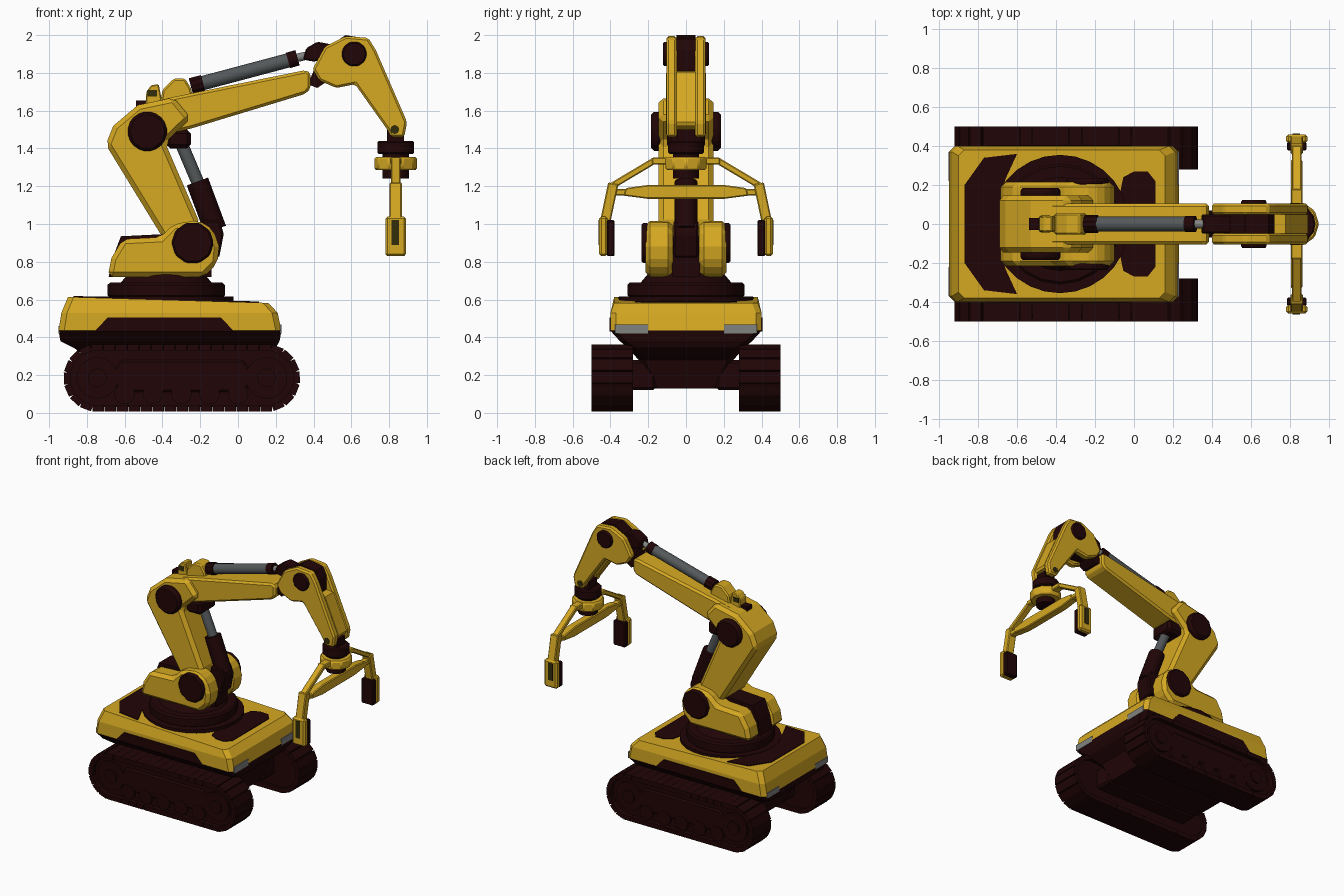
import bpy, bmesh, math
from mathutils import Vector

cube = bpy.data.objects.get("Cube")
if cube:
    bpy.data.objects.remove(cube, do_unlink=True)


def material(name, rgb):
    m = bpy.data.materials.new(name)
    m.use_nodes = True
    m.diffuse_color = (*rgb, 1)
    m.node_tree.nodes["Principled BSDF"].inputs["Base Color"].default_value = (*rgb, 1)
    return m


YELLOW = material("machine yellow", (0.67, 0.395, 0.016))
DARK = material("dark brown", (0.015, 0.0015, 0.002))
GREY = material("steel grey", (0.088, 0.098, 0.102))
LIGHT = material("light grey", (0.22, 0.23, 0.22))
OLIVE = material("dark olive", (0.032, 0.026, 0.003))
SIDES = ((1, "left"), (-1, "right"))


def build(name, verts, faces, mats, bevel=0.0):
    bm = bmesh.new()
    vs = [bm.verts.new(v) for v in verts]
    for f in faces:
        bm.faces.new([vs[i] for i in f])
    bmesh.ops.recalc_face_normals(bm, faces=bm.faces)
    me = bpy.data.meshes.new(name)
    bm.to_mesh(me)
    bm.free()
    for m in mats:
        me.materials.append(m)
    ob = bpy.data.objects.new(name, me)
    bpy.context.collection.objects.link(ob)
    if bevel:
        mod = ob.modifiers.new("bevel", "BEVEL")
        mod.width, mod.segments, mod.limit_method = bevel, 1, "ANGLE"
    return ob


def stack(name, rings, mats, bevel=0.0):
    """Skin a list of equal-length rings of points."""
    n = len(rings[0])
    faces = [(k * n + i, k * n + (i + 1) % n, (k + 1) * n + (i + 1) % n, (k + 1) * n + i)
             for k in range(len(rings) - 1) for i in range(n)]
    faces += [tuple(range(n)), tuple(range((len(rings) - 1) * n, len(rings) * n))]
    return build(name, [v for r in rings for v in r], faces, mats, bevel)


def prism(name, pts, y0, y1, mat, bevel=0.0):
    """Side profile (x, z) extruded along y."""
    return stack(name, [[(x, y, z) for x, z in pts] for y in (y0, y1)], [mat], bevel)


def box(name, x0, x1, y0, y1, z0, z1, mat, bevel=0.0):
    return prism(name, [(x0, z0), (x1, z0), (x1, z1), (x0, z1)], y0, y1, mat, bevel)


def tube(name, a, b, r, mat, n=16, r2=None, bevel=0.0):
    """Round bar from a to b."""
    a, b = Vector(a), Vector(b)
    q = (b - a).to_track_quat("Z", "Y")
    rings = [[p + q @ Vector((rr * math.cos(t * math.tau / n), rr * math.sin(t * math.tau / n), 0))
              for t in range(n)] for p, rr in ((a, r), (b, r2 or r))]
    ob = stack(name, rings, [mat], bevel)
    ob.data.shade_smooth()
    ob.data.set_sharp_from_angle(angle=math.radians(32))
    return ob


def beam(name, a, b, wx, w, mat, bevel=0.006):
    """Flat bar in the y-z plane, wx deep along x."""
    a, b = Vector(a), Vector(b)
    side = Vector((1, 0, 0)).cross(b - a).normalized() * w / 2
    dx = Vector((wx / 2, 0, 0))
    return stack(name, [[p - dx - side, p + dx - side, p + dx + side, p - dx + side]
                        for p in (a, b)], [mat], bevel)


# Hull: stacked chamfered rectangles, dark underneath, yellow on top, deck sloping to the front
def plan(z, x0, x1, y, c):
    return [(x0 + c, -y, z), (x1 - c, -y, z), (x1, c - y, z), (x1, y - c, z),
            (x1 - c, y, z), (x0 + c, y, z), (x0, y - c, z), (x0, c - y, z)]


def deck(x):
    return 0.598 - 0.03 * (x + 0.37)


hull = stack("hull", [plan(0.13, -0.72, 0.08, 0.17, 0.02), plan(0.28, -0.78, 0.12, 0.25, 0.03),
                      plan(0.345, -0.87, 0.2, 0.31, 0.04), plan(0.38, -0.94, 0.22, 0.35, 0.03),
                      plan(0.435, -0.95, 0.23, 0.4, 0.03), plan(0.53, -0.935, 0.21, 0.4, 0.03),
                      [(x, y, deck(x)) for x, y, z in plan(0, -0.9, 0.16, 0.38, 0.03)]], [YELLOW, DARK])
for f in hull.data.polygons:
    f.material_index = 1 if f.center.z < 0.43 else 0

# Deck panels: half outlines mirrored across y
rear_half = [(-0.87, 0.2), (-0.77, 0.34), (-0.6, 0.36), (-0.66, 0.23), (-0.69, 0.1)]
front_half = [(-0.08, 0.12), (-0.055, 0.24), (0.0, 0.27), (0.07, 0.27), (0.11, 0.22)]
for name, half in (("rear_deck_panel", rear_half), ("front_deck_panel", front_half)):
    outline = half + [(x, -y) for x, y in reversed(half)]
    stack(name, [[(x, y, deck(x) + h) for x, y in outline] for h in (-0.003, 0.006)], [DARK])

# Tracks
X0, X1, TZ = -0.745, 0.15, 0.185


def stadium(r, n=10):
    return ([(X1 + r * math.sin(t * math.pi / n), TZ + r * math.cos(t * math.pi / n)) for t in range(n + 1)]
            + [(X0 - r * math.sin(t * math.pi / n), TZ - r * math.cos(t * math.pi / n)) for t in range(n + 1)])


def shoe_positions(count, r):
    flat, arc = X1 - X0, math.pi * r
    for k in range(count):
        half, d = divmod(k * 2 * (flat + arc) / count, flat + arc)
        s = 1 if half == 0 else -1
        start, end = (X0, X1) if s == 1 else (X1, X0)
        turn = 0 if s == 1 else math.pi
        if d < flat:
            yield start + s * d, TZ + s * r, turn
        else:
            t = (d - flat) / r
            yield end + s * r * math.sin(t), TZ + s * r * math.cos(t), t + turn


for s, side in SIDES:
    prism(side + "_track_core", stadium(0.155), s * 0.3, s * 0.465, DARK)
    verts, faces = [], []
    for x, z, t in shoe_positions(44, 0.16):
        u, v = Vector((math.cos(t), 0, -math.sin(t))), Vector((math.sin(t), 0, math.cos(t)))
        b = len(verts)
        for y in (0.28, 0.5):
            for du, dv in ((-0.031, -0.018), (0.031, -0.018), (0.031, 0.017), (-0.031, 0.017)):
                verts.append(Vector((x, s * y, z)) + u * du + v * dv)
        faces += [(b, b + 1, b + 2, b + 3), (b + 4, b + 5, b + 6, b + 7)]
        faces += [(b + i, b + (i + 1) % 4, b + 4 + (i + 1) % 4, b + 4 + i) for i in range(4)]
    build(side + "_track_shoes", verts, faces, [DARK])
    for x, label in ((X0, "rear"), (X1, "front")):
        tube(f"{side}_{label}_wheel", (x, s * 0.3, TZ), (x, s * 0.48, TZ), 0.11, DARK, 20)
        tube(f"{side}_{label}_hub", (x, s * 0.47, TZ), (x, s * 0.492, TZ), 0.05, DARK, 12)
    for k in range(5):
        x = -0.6 + k * 0.15
        tube(f"{side}_road_wheel_{k}", (x, s * 0.3, 0.1), (x, s * 0.485, 0.1), 0.055, DARK, 14)
    prism(side + "_track_frame", [(-0.68, 0.19), (-0.62, 0.28), (0.03, 0.28), (0.09, 0.19),
                                  (0.03, 0.11), (-0.62, 0.11)], s * 0.3, s * 0.48, DARK, 0.01)
    box(side + "_track_mount", -0.72, 0.1, s * 0.16, s * 0.31, 0.12, 0.28, DARK, 0.015)
    # Hull side panel and lamps
    prism(side + "_hull_panel", [(-0.76, 0.43), (-0.69, 0.505), (-0.09, 0.505), (-0.02, 0.43)],
          s * 0.396, s * 0.405, DARK)
    box(side + "_front_lamp", 0.223, 0.231, s * 0.2, s * 0.375, 0.42, 0.468, LIGHT)
    box(side + "_rear_lamp", -0.951, -0.943, s * 0.22, s * 0.37, 0.42, 0.46, LIGHT)

# Turntable
CX = -0.38
tube("turntable_plate", (CX, 0, 0.59), (CX, 0, 0.617), 0.355, DARK, 28)
tube("turntable_ring", (CX, 0, 0.61), (CX, 0, 0.69), 0.31, DARK, 20, bevel=0.012)
tube("turntable_neck", (CX, 0, 0.69), (CX, 0, 0.75), 0.24, DARK, 20, 0.19)

# Turret: yellow cheeks around a dark core
cheek = [(-0.69, 0.72), (-0.67, 0.82), (-0.61, 0.92), (-0.41, 0.93), (-0.34, 1.0), (-0.21, 1.02),
         (-0.13, 0.97), (-0.1, 0.88), (-0.11, 0.79), (-0.18, 0.72)]
for s, side in SIDES:
    prism(side + "_turret_cheek", cheek, s * 0.07, s * 0.215, YELLOW, 0.025)
    tube(side + "_shoulder_cap", (-0.24, s * 0.2, 0.9), (-0.24, s * 0.235, 0.9), 0.112, DARK, 10, bevel=0.01)
    tube(side + "_elbow_cap", (-0.48, s * 0.13, 1.49), (-0.48, s * 0.185, 1.49), 0.108, DARK, 10, bevel=0.015)
    tube(side + "_head_cap", (0.615, s * 0.09, 1.9), (0.615, s * 0.122, 1.9), 0.068, DARK, 10, bevel=0.008)
    tube(side + "_wrist_pin", (0.83, s * 0.09, 1.5), (0.83, s * 0.107, 1.5), 0.024, OLIVE, 8)
prism("turret_core", [(-0.685, 0.72), (-0.66, 0.83), (-0.62, 0.935), (-0.42, 0.945), (-0.3, 0.95),
                      (-0.14, 0.9), (-0.14, 0.72)], -0.075, 0.075, DARK)

# Lower arm with elbow housing
prism("lower_arm", [(-0.7, 1.42), (-0.66, 1.52), (-0.53, 1.63), (-0.34, 1.67), (-0.25, 1.56),
                    (-0.385, 1.43), (-0.2, 1.0), (-0.29, 0.88), (-0.4, 0.93)], -0.145, 0.145, YELLOW, 0.025)
box("elbow_block", -0.38, -0.25, -0.1, 0.1, 1.4, 1.5, DARK, 0.02)

# Upper arm and its end fork
prism("upper_arm", [(-0.5, 1.635), (-0.33, 1.675), (0.36, 1.815), (0.385, 1.8), (0.385, 1.72),
                    (0.36, 1.69), (-0.25, 1.505), (-0.4, 1.47)], -0.105, 0.105, YELLOW, 0.02)
prism("upper_arm_joint", [(0.37, 1.74), (0.4, 1.81), (0.48, 1.84), (0.48, 1.76), (0.42, 1.72)],
      -0.07, 0.07, DARK)

# Head and forearm: two yellow cheeks, dark spine, yellow web
forearm = [(0.395, 1.82), (0.46, 1.94), (0.57, 1.995), (0.69, 1.985), (0.73, 1.92), (0.895, 1.54),
           (0.88, 1.46), (0.81, 1.46), (0.79, 1.5), (0.62, 1.74), (0.52, 1.72), (0.43, 1.76)]
for s, side in SIDES:
    prism(side + "_forearm_cheek", forearm, s * 0.048, s * 0.104, YELLOW, 0.012)
prism("head_spine", [(0.41, 1.82), (0.47, 1.935), (0.57, 2.0), (0.69, 1.98), (0.72, 1.92),
                     (0.72, 1.77), (0.62, 1.75), (0.45, 1.76)], -0.05, 0.05, DARK)
prism("forearm_web", [(0.63, 1.755), (0.72, 1.81), (0.778, 1.805), (0.892, 1.54), (0.885, 1.52), (0.78, 1.53)],
      -0.05, 0.05, YELLOW)

# Upper hydraulic cylinder
prism("cylinder_bracket", [(-0.41, 1.64), (-0.4, 1.71), (-0.34, 1.77), (-0.28, 1.77), (-0.25, 1.72),
                           (-0.24, 1.68)], -0.055, 0.055, YELLOW, 0.01)
prism("hose_block", [(-0.49, 1.62), (-0.485, 1.7), (-0.46, 1.735), (-0.42, 1.74), (-0.4, 1.64)],
      -0.04, 0.04, YELLOW, 0.006)
box("hose_port", -0.478, -0.43, -0.044, 0.044, 1.675, 1.71, OLIVE)
box("hose_socket", -0.54, -0.485, -0.03, 0.03, 1.6, 1.655, DARK)
tube("upper_cylinder_foot", (-0.25, 0, 1.73), (-0.185, 0, 1.747), 0.045, DARK, 10)
tube("upper_cylinder_barrel", (-0.19, 0, 1.745), (0.28, 0, 1.87), 0.038, GREY)
tube("upper_cylinder_collar", (0.265, 0, 1.866), (0.315, 0, 1.88), 0.042, DARK, 12)
tube("upper_cylinder_rod", (0.31, 0, 1.879), (0.4, 0, 1.9), 0.022, LIGHT, 12)
prism("upper_cylinder_clevis", [(0.345, 1.87), (0.36, 1.93), (0.42, 1.965), (0.5, 1.95), (0.47, 1.87),
                                (0.4, 1.86)], -0.05, 0.05, DARK, 0.008)

# Lower hydraulic cylinder
tube("lower_cylinder_rod", (-0.31, 0, 1.45), (-0.2, 0, 1.19), 0.034, GREY)
tube("lower_cylinder_barrel", (-0.215, 0, 1.225), (-0.12, 0, 0.97), 0.06, DARK, 12)
prism("lower_cylinder_foot", [(-0.2, 0.85), (-0.19, 1.02), (-0.1, 1.02), (-0.075, 0.95), (-0.1, 0.82)],
      -0.065, 0.065, DARK, 0.01)

# Wrist and gripper
GX = 0.835
box("wrist_pivot", 0.79, 0.88, -0.045, 0.045, 1.43, 1.5, DARK)
tube("wrist_disc", (GX, 0, 1.37), (GX, 0, 1.44), 0.097, DARK, 14, bevel=0.008)
tube("wrist_neck", (GX, 0, 1.24), (GX, 0, 1.38), 0.07, DARK, 12)
tube("gripper_mount", (GX, 0, 1.285), (GX, 0, 1.355), 0.115, YELLOW, 10, bevel=0.01)
box("gripper_top_bar", 0.805, 0.865, -0.18, 0.18, 1.315, 1.352, YELLOW, 0.006)
crossbar = [(-0.33, 1.15), (-0.2, 1.133), (0.2, 1.133), (0.33, 1.15), (0.32, 1.19), (0.2, 1.207),
            (-0.2, 1.207), (-0.32, 1.19)]
stack("gripper_crossbar", [[(x, y, z) for y, z in crossbar] for x in (0.805, 0.865)], [YELLOW], 0.006)
for s, side in SIDES:
    beam(side + "_crossbar_end", (GX, s * 0.31, 1.168), (GX, s * 0.39, 1.168), 0.05, 0.035, YELLOW)
    beam(side + "_gripper_link", (GX, s * 0.165, 1.337), (GX, s * 0.395, 1.2), 0.05, 0.034, YELLOW)
    beam(side + "_finger_upper", (GX, s * 0.385, 1.215), (GX, s * 0.43, 1.0), 0.065, 0.055, YELLOW)
    box(side + "_finger_shell", 0.78, 0.89, s * 0.415, s * 0.46, 0.83, 1.04, YELLOW, 0.012)
    box(side + "_finger_pad", 0.785, 0.885, s * 0.378, s * 0.42, 0.83, 1.02, DARK, 0.006)
    box(side + "_finger_slot", 0.813, 0.852, s * 0.456, s * 0.464, 0.89, 1.02, OLIVE)
